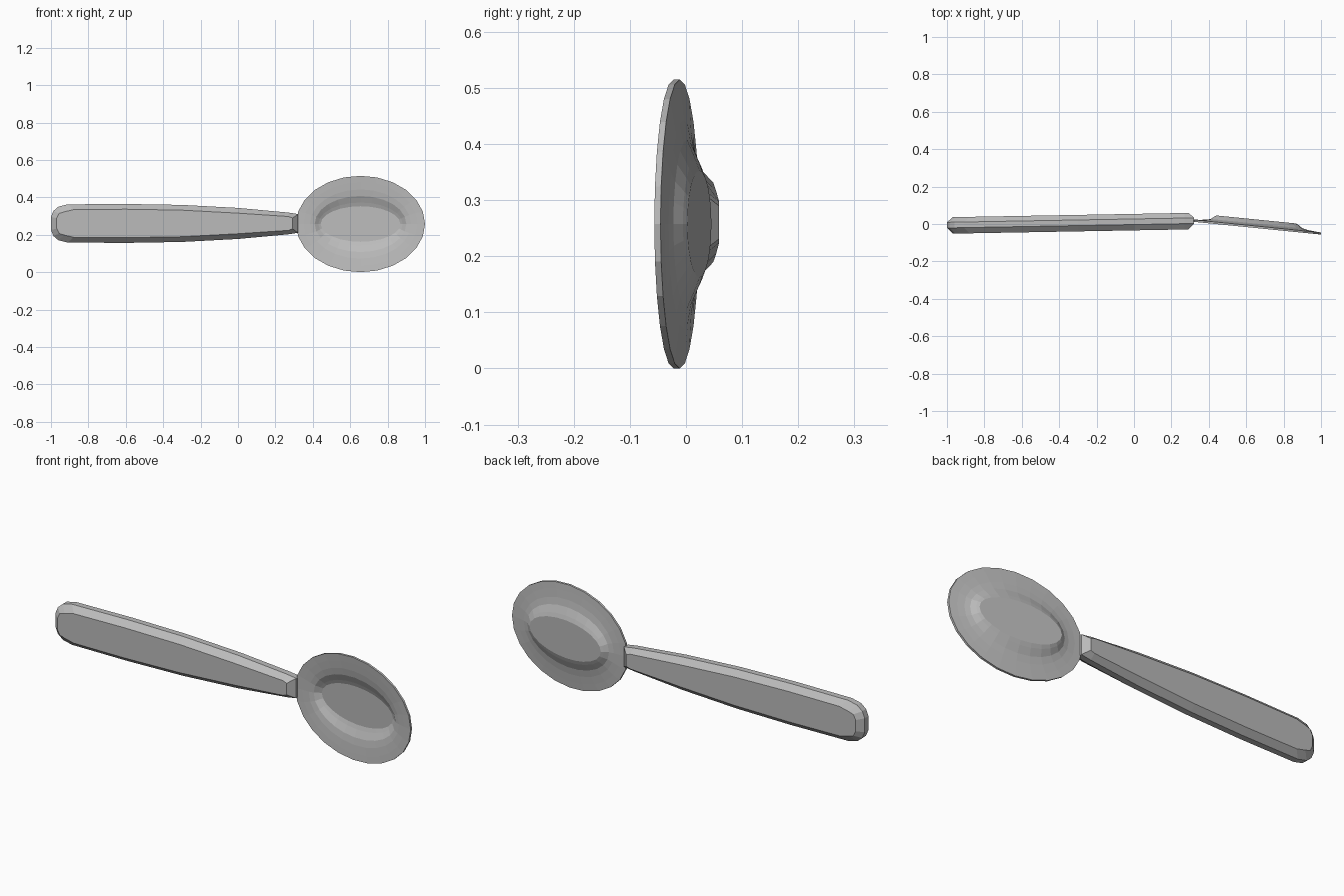
import bpy, bmesh, math

MID_Z = 0.2575

old = bpy.data.objects.get("Cube")
if old:
    bpy.data.objects.remove(old, do_unlink=True)

steel = bpy.data.materials.new("grey_steel")
steel.use_nodes = True
steel.diffuse_color = (0.5, 0.5, 0.5, 1)
steel.node_tree.nodes["Principled BSDF"].inputs["Base Color"].default_value = (0.5, 0.5, 0.5, 1)


def loft(name, loops, closed):
    """Skin a series of equal loops; cap the ends unless the series is closed."""
    bm = bmesh.new()
    rings = [[bm.verts.new(p) for p in loop] for loop in loops]
    n = len(rings[0])
    for a, b in zip(rings, rings[1:]):
        for i in range(n):
            j = (i + 1) % n
            bm.faces.new((a[i], a[j], b[j], b[i]))
    if closed:
        bm.faces.new(rings[0])
        bm.faces.new(rings[-1])
    bmesh.ops.recalc_face_normals(bm, faces=bm.faces[:])
    mesh = bpy.data.meshes.new(name)
    bm.to_mesh(mesh)
    bm.free()
    mesh.materials.append(steel)
    obj = bpy.data.objects.new(name, mesh)
    bpy.context.collection.objects.link(obj)
    return obj


# Bowl: oval rings from the inner floor out over the rim to the outer floor
def oval(rx, rz, depth, steps=24):
    loop = []
    for i in range(steps):
        a = 2 * math.pi * i / steps
        x = rx * math.cos(a)
        loop.append((0.655 + x, -0.022 - 0.1 * x + depth, MID_Z + rz * math.sin(a)))
    return loop


profile = [(0.213, 0.095, 0.035), (0.225, 0.115, 0.028), (0.245, 0.15, 0.013),
           (0.27, 0.185, 0.007), (0.305, 0.225, 0.003), (0.345, 0.2575, 0)]
inner = [oval(*p) for p in profile]
outer = [oval(rx, rz, d + 0.011) for rx, rz, d in reversed(profile)]
loft("bowl", inner + outer, True)


# Handle: a tapered outline with bevelled front and back, leaning slightly
outline = [(-1, 0.035), (-0.987, 0.067), (-0.96, 0.09), (-0.91, 0.102), (-0.6, 0.104),
           (-0.3, 0.099), (0, 0.083), (0.27, 0.058), (0.322, 0.05)]


def handle_layer(y, inset):
    half = []
    for x, w in outline:
        if x < -0.9:
            x += inset * 1.1
        elif x > 0.3:
            x -= inset * 1.1
        shrink = inset if x < 0.2 else inset * 0.75
        half.append((x, w * 0.8 if x < -0.95 and inset else w - shrink))
    points = [(x, w) for x, w in half] + [(x, -w) for x, w in reversed(half)]
    return [(x, y + 0.018 * x, MID_Z + 0.003 + w) for x, w in points]


layers = [(-0.034, 0.028), (-0.003, 0), (0.027, 0), (0.054, 0.028)]
loft("handle", [handle_layer(*layer) for layer in layers], True)
